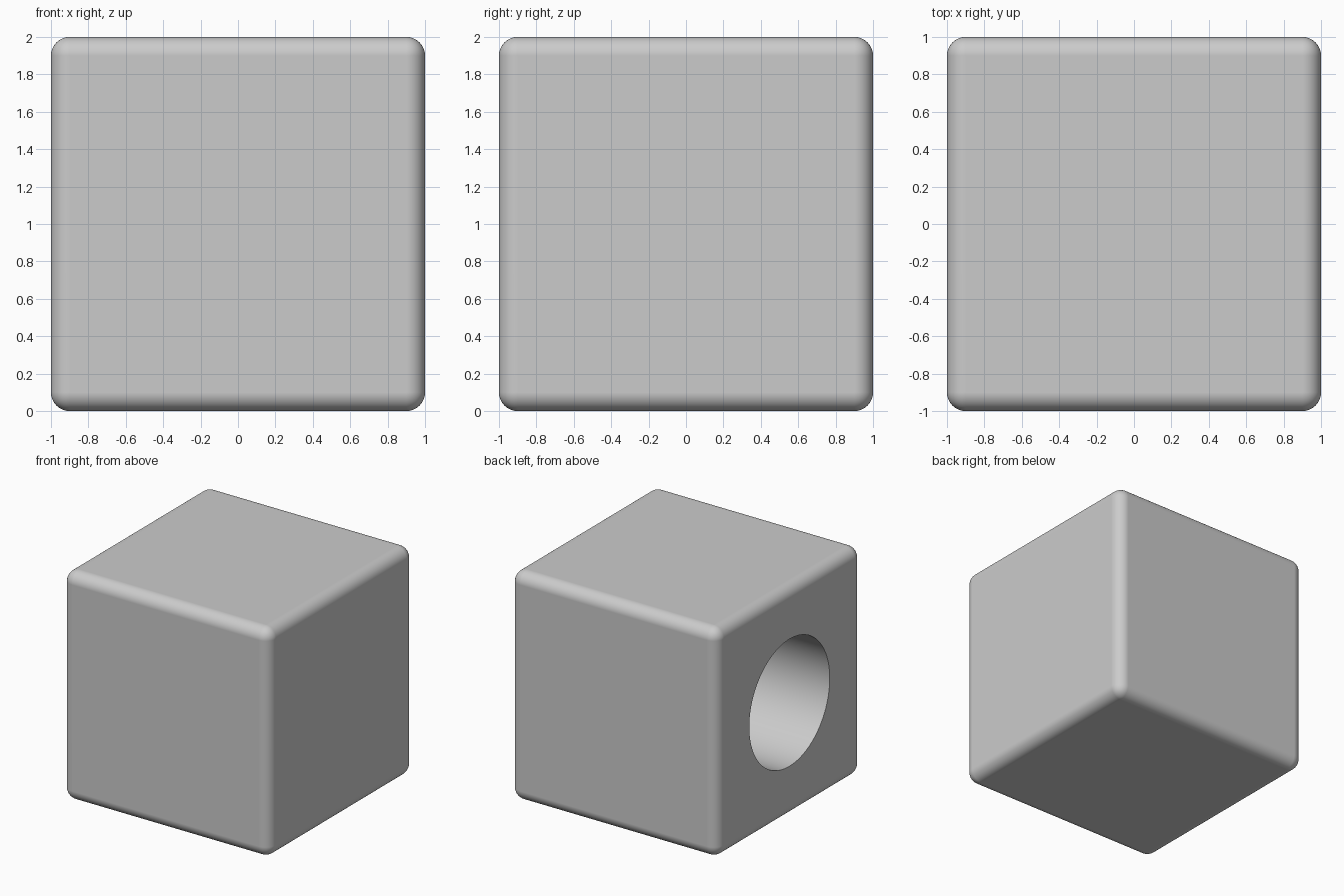
import bpy, math

if "Cube" in bpy.data.objects:
    bpy.data.objects.remove(bpy.data.objects["Cube"])

def apply_all(obj):
    bpy.ops.object.select_all(action='DESELECT')
    obj.select_set(True)
    bpy.context.view_layer.objects.active = obj
    for m in list(obj.modifiers):
        bpy.ops.object.modifier_apply(modifier=m.name)

# Cutter for the round blind hole in the left (-x) face
HOLE_R, HOLE_DEPTH = 0.555, 1.0
bpy.ops.mesh.primitive_cylinder_add(vertices=96, radius=HOLE_R, depth=2 * HOLE_DEPTH,
                                    location=(-1, 0, 1), rotation=(0, math.pi / 2, 0))
cutter = bpy.context.object
cutter.name = "hole_cutter"
cutter.hide_render = True

# Rounded block
bpy.ops.mesh.primitive_cube_add(size=2, location=(0, 0, 1))
block = bpy.context.object
block.name = "rounded_block"
bevel = block.modifiers.new("round_edges", 'BEVEL')
bevel.width = 0.1
bevel.segments = 10
cut = block.modifiers.new("side_hole", 'BOOLEAN')
cut.operation = 'DIFFERENCE'
cut.solver = 'EXACT'
cut.object = cutter
apply_all(block)
bpy.data.objects.remove(cutter, do_unlink=True)

# Smooth rounded edges and hole wall, flat faces
bpy.ops.object.shade_smooth_by_angle(angle=math.radians(30))
wn = block.modifiers.new("flat_faces", 'WEIGHTED_NORMAL')
wn.keep_sharp = True
